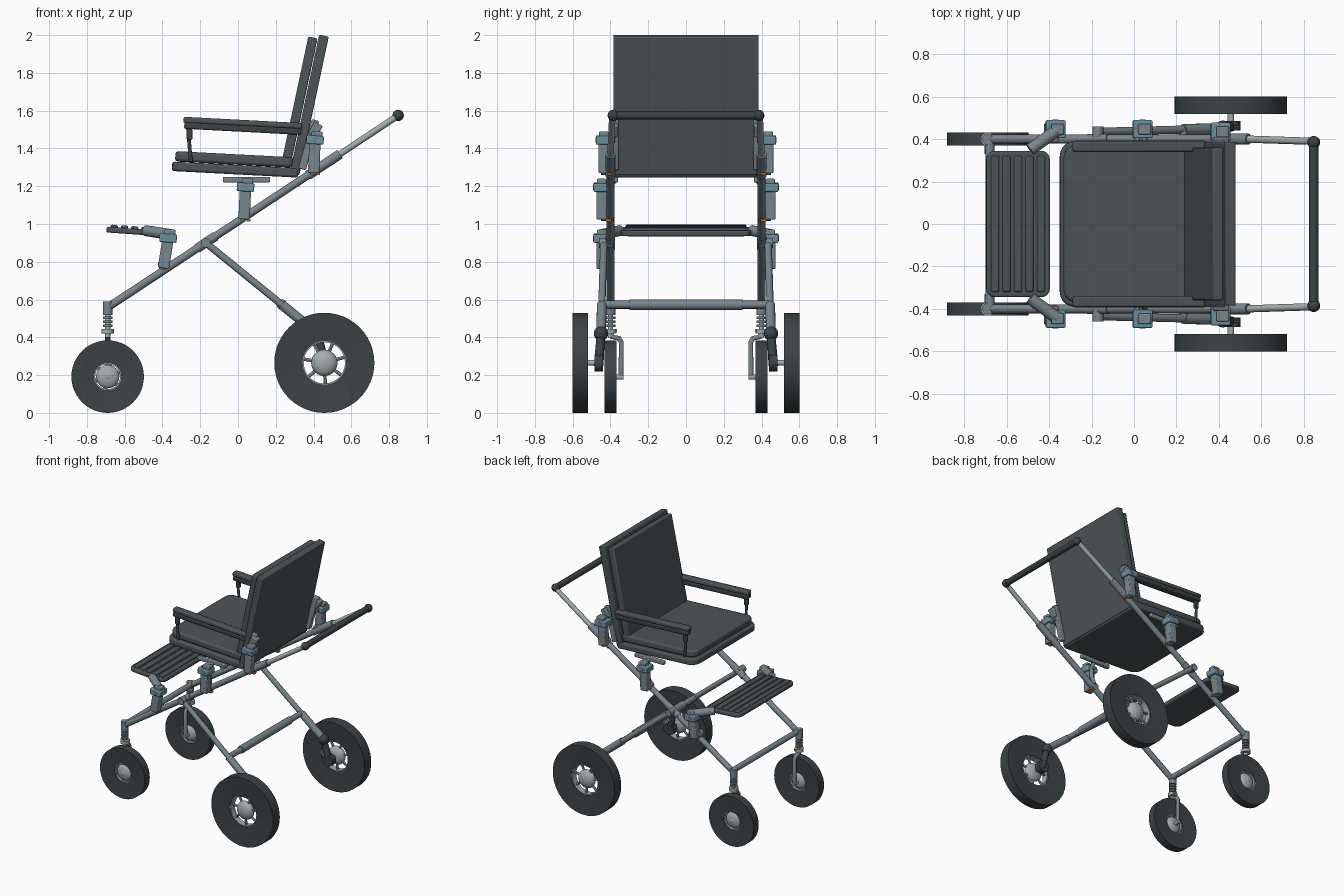
import bpy, bmesh, math
from mathutils import Vector, Matrix

cube = bpy.data.objects.get("Cube")
if cube:
    bpy.data.objects.remove(cube, do_unlink=True)


def material(name, rgb):
    m = bpy.data.materials.new(name)
    m.use_nodes = True
    m.diffuse_color = (*rgb, 1)
    m.node_tree.nodes["Principled BSDF"].inputs["Base Color"].default_value = (*rgb, 1)
    return m


PAD = material("dark grey padding", (.075, .09, .096))
RUBBER = material("black rubber", (.045, .055, .06))
STEEL = material("grey steel", (.19, .24, .26))
BRIGHT = material("light aluminium", (.36, .41, .42))
BLUE = material("blue grey clamp", (.15, .28, .34))
ORANGE = material("orange button", (.55, .18, .03))


def finish(bm, name, mat, angle=35):
    bmesh.ops.recalc_face_normals(bm, faces=bm.faces)
    mesh = bpy.data.meshes.new(name)
    bm.to_mesh(mesh)
    bm.free()
    mesh.materials.append(mat)
    ob = bpy.data.objects.new(name, mesh)
    bpy.context.collection.objects.link(ob)
    bpy.ops.object.select_all(action='DESELECT')
    ob.select_set(True)
    bpy.context.view_layer.objects.active = ob
    bpy.ops.object.shade_smooth_by_angle(angle=math.radians(angle))
    return ob


def box(name, loc, size, mat, tilt=0, yaw=0, bevel=.006, corner=0, front_only=False):
    """Box with softened edges; corner rounds its upright edges."""
    bm = bmesh.new()
    bmesh.ops.create_cube(bm, size=1)
    bmesh.ops.scale(bm, vec=size, verts=bm.verts)
    if corner:
        upright = [e for e in bm.edges
                   if abs(e.verts[0].co.z - e.verts[1].co.z) > size[2] / 2
                   and (e.verts[0].co.x < 0 or not front_only)]
        bmesh.ops.bevel(bm, geom=upright, offset=corner, segments=5, profile=.5, affect='EDGES')
    ob = finish(bm, name, mat)
    ob.location = loc
    ob.rotation_euler = (0, math.radians(tilt), math.radians(yaw))
    if bevel:
        mod = ob.modifiers.new("soft edge", 'BEVEL')
        mod.width, mod.segments = bevel, 2
        mod.angle_limit = math.radians(50)
    return ob


def tube(name, a, b, r, mat, r2=None, sides=16):
    a, b = Vector(a), Vector(b)
    bm = bmesh.new()
    bmesh.ops.create_cone(bm, cap_ends=True, segments=sides, radius1=r,
                          radius2=r if r2 is None else r2, depth=(b - a).length)
    turn = (b - a).to_track_quat('Z', 'Y').to_matrix().to_4x4()
    bm.transform(Matrix.Translation((a + b) / 2) @ turn)
    return finish(bm, name, mat)


def ball(name, loc, r, mat, squash=1):
    bm = bmesh.new()
    bmesh.ops.create_uvsphere(bm, u_segments=20, v_segments=12, radius=r)
    bm.transform(Matrix.Translation(loc) @ Matrix.Diagonal((1, squash, 1, 1)))
    return finish(bm, name, mat)


def lathe(name, centre, profile, mat, angle=35):
    """Spin a closed (radius, offset) outline about the wheel axle."""
    bm = bmesh.new()
    vs = [bm.verts.new((r, y, 0)) for r, y in profile]
    es = [bm.edges.new((v, vs[(i + 1) % len(vs)])) for i, v in enumerate(vs)]
    bmesh.ops.spin(bm, geom=vs + es, cent=(0, 0, 0), axis=(0, 1, 0),
                   angle=math.tau, steps=48)
    bmesh.ops.remove_doubles(bm, verts=bm.verts, dist=.0005)
    bm.transform(Matrix.Translation(centre))
    return finish(bm, name, mat, angle)


def bent_tube(name, points, r, mat):
    cu = bpy.data.curves.new(name, 'CURVE')
    cu.dimensions = '3D'
    cu.bevel_depth, cu.bevel_resolution, cu.use_fill_caps = r, 3, True
    sp = cu.splines.new('POLY')
    sp.points.add(len(points) - 1)
    for p, co in zip(sp.points, points):
        p.co = (*co, 1)
    cu.materials.append(mat)
    ob = bpy.data.objects.new(name, cu)
    bpy.context.collection.objects.link(ob)


def wheel(name, x, y, z, r, half, hole, hub, spokes):
    c = Vector((x, y, z))
    lathe(name + "_tyre", c, [(r, -half), (r, half), (hole, half * .7), (hole, -half * .7)], RUBBER, 60)
    lathe(name + "_rim", c, [(hole + .002, -half * .6), (hole + .002, half * .6),
                             (hole - .006, half * .6), (hole - .006, -half * .6)], BRIGHT)
    ball(name + "_hub", c, hub, BRIGHT, half * .95 / hub)
    for i in range(spokes):
        a = math.tau * (i + .3) / spokes
        d = Vector((math.cos(a), 0, math.sin(a)))
        tube(f"{name}_spoke_{i + 1}", c + d * hub * .6, c + d * hole, .009, BRIGHT, sides=8)


def clamp(name, s, x, y, top, bottom, lean):
    """Upright clamp from the frame rail, with collar, knob and release button."""
    mid, h = (top + bottom) / 2, top - bottom
    box(name + "_post", (x - lean / 2, s * y, mid), (.06, .055, h), STEEL,
        tilt=math.degrees(math.atan2(lean, h)))
    box(name + "_collar", (x, s * y, top), (.092, .085, .045), BLUE, tilt=3)
    box(name + "_cap", (x + .01, s * y, top + .03), (.06, .05, .03), STEEL)
    tube(name + "_bolt", (x, s * (y - .06), top), (x, s * (y + .045), top), .014, STEEL)
    tube(name + "_foot", (x - lean, s * .385, bottom + .02), (x - lean, s * .45, bottom + .02), .03, STEEL)
    box(name + "_button", (x - lean + .025, s * .41, bottom - .005), (.02, .03, .012), ORANGE, bevel=0)


for s, side in ((-1, "near"), (1, "far")):
    # Main rail, sleeve and handle tube
    lower, upper = Vector((-.68, s * .4, .565)), Vector((.54, s * .4, 1.37))
    tube(side + "_rail", lower, upper, .021, STEEL)
    tube(side + "_rail_sleeve", lower.lerp(upper, .86), upper, .026, STEEL)
    tube(side + "_rail_joint", lower.lerp(upper, .38), lower.lerp(upper, .46), .025, STEEL)
    tube(side + "_handle_tube", upper, (.845, s * .39, 1.572), .017, BRIGHT)
    ball(side + "_handle_end", (.848, s * .385, 1.575), .03, RUBBER)

    # Front caster with spring and one-sided fork
    cx, cy = -.69, s * .4
    tube(side + "_caster_head", (cx, cy, .525), (cx, cy, .59), .026, STEEL)
    tube(side + "_caster_stem", (cx, cy, .4), (cx, cy, .54), .014, BRIGHT)
    for i in range(4):
        z = .455 + i * .021
        tube(f"{side}_spring_coil_{i + 1}", (cx, cy, z), (cx, cy, z + .012), .026, STEEL)
    tube(side + "_caster_collar", (cx, cy, .42), (cx, cy, .445), .033, BRIGHT)
    for z in (.435, .565):
        box(f"{side}_caster_button_{z}", (cx + .01, cy - s * .027, z), (.02, .015, .014), ORANGE, bevel=0)
    bent_tube(side + "_fork", [(cx, cy, .425), (cx, s * .39, .402), (cx, s * .355, .395),
                               (cx, s * .343, .375), (cx, s * .343, .19)], .014, STEEL)
    tube(side + "_front_axle", (cx, s * .33, .19), (cx, s * .42, .19), .014, BRIGHT)
    wheel(side + "_front_wheel", cx, cy, .192, .192, .031, .072, .062, 6)
    ball(side + "_front_hub_cap", (cx, s * .42, .192), .02, BRIGHT, .6)

    # Rear leg, suspension arm and wheel
    hip, knee = Vector((-.17, s * .435, .9)), Vector((.42, s * .45, .42))
    tube(side + "_rear_leg", hip, knee, .019, STEEL)
    tube(side + "_rear_leg_sleeve", hip.lerp(knee, .68), knee, .026, STEEL)
    tube(side + "_leg_pivot", (-.17, s * .385, .9), (-.17, s * .46, .9), .026, STEEL)
    ball(side + "_suspension_joint", knee, .038, RUBBER)
    tube(side + "_swing_arm", knee, (.46, s * .463, .25), .022, RUBBER, .026)
    tube(side + "_rear_axle_boss", (.457, s * .44, .265), (.457, s * .485, .265), .045, RUBBER)
    tube(side + "_rear_axle", (.457, s * .46, .265), (.457, s * .57, .265), .015, BRIGHT)
    wheel(side + "_rear_wheel", .457, s * .56, .265, .265, .041, .115, .07, 7)

    # Clamps carrying footrest, seat and backrest
    clamp(side + "_foot_clamp", s, -.37, .447, .925, .765, .025)
    clamp(side + "_seat_clamp", s, .04, .447, 1.195, 1.025, .008)
    clamp(side + "_back_clamp", s, .408, .435, 1.445, 1.27, .008)
    tube(side + "_foot_arm", (-.49, s * .35, .965), (-.36, s * .445, .945), .029, STEEL)

    # Seat and backrest links
    box(side + "_seat_plate", (.045, s * .375, 1.235), (.25, .03, .03), STEEL)
    bent_tube(side + "_seat_hook", [(.05, s * .38, 1.23), (.05, s * .405, 1.19),
                                    (.045, s * .41, 1.13), (.035, s * .39, 1.06)], .014, STEEL)
    box(side + "_back_link", (.375, s * .375, 1.42), (.04, .035, .27), STEEL, tilt=15)
    box(side + "_back_pivot", (.41, s * .385, 1.5), (.05, .05, .07), STEEL, tilt=30)

    # Armrest with its support
    box(side + "_armrest", (.025, s * .366, 1.505), (.62, .055, .034), RUBBER, tilt=3, bevel=.008)
    box(side + "_armrest_pad", (.025, s * .366, 1.535), (.63, .052, .032), PAD, tilt=3, bevel=.01)
    tube(side + "_armrest_post", (-.25, s * .375, 1.33), (-.265, s * .37, 1.51), .01, RUBBER)
    box(side + "_armrest_foot", (-.257, s * .372, 1.475), (.03, .025, .06), RUBBER)

# Cross members
tube("handle_grip", (.848, -.385, 1.575), (.848, .385, 1.575), .023, RUBBER)
tube("front_crossbar", (-.68, -.4, .57), (-.68, .4, .57), .021, STEEL)
tube("rear_crossbar", (.232, -.44, .573), (.232, .44, .573), .021, STEEL)
tube("rear_crossbar_sleeve", (.232, -.3, .573), (.232, .3, .573), .028, STEEL)

# Seat: base and cushion
box("seat_base", (-.015, 0, 1.288), (.67, .78, .05), PAD, tilt=3, corner=.07, front_only=True, bevel=.012)
box("seat_cushion", (-.02, 0, 1.342), (.625, .74, .055), PAD, tilt=3, corner=.06, front_only=True, bevel=.015)

# Backrest: cushion and rear panel
box("backrest_cushion", (.325, 0, 1.65), (.05, .72, .69), PAD, tilt=12, bevel=.008)
box("backrest_panel", (.377, 0, 1.63), (.052, .77, .75), PAD, tilt=12, bevel=.006)

# Footrest with raised ribs
box("footrest", (-.547, 0, .96), (.3, .69, .03), PAD, tilt=4, corner=.04, bevel=.008)
for i in range(5):
    x = -.655 + i * .054
    box(f"footrest_rib_{i + 1}", (x, 0, .978 - (x + .547) * .07), (.038, .64, .02), PAD,
        tilt=4, bevel=.007)
